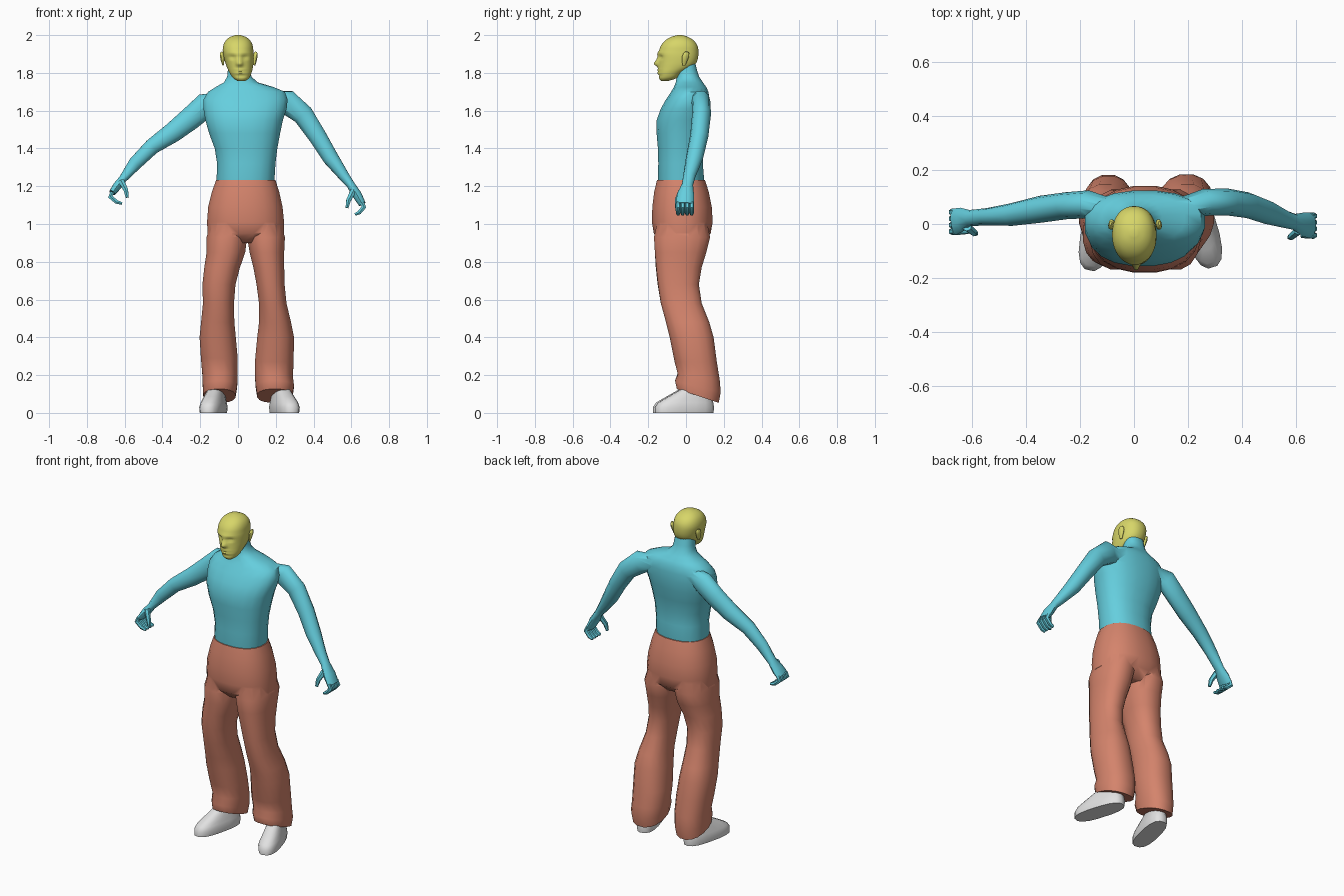
import bpy, bmesh, math
from mathutils import Vector, Matrix


def material(name, rgb):
    m = bpy.data.materials.new(name)
    m.diffuse_color = (*rgb, 1)
    return m


CYAN = material("cyan", (0.13, 0.62, 0.73))
RUST = material("rust", (0.66, 0.23, 0.15))
YELLOW = material("yellow", (0.68, 0.67, 0.14))
WHITE = material("white", (0.75, 0.75, 0.75))


def skin(name, rings, mat):
    """Closed surface through a list of equal-length point rings."""
    bm = bmesh.new()
    loops = [[bm.verts.new(p) for p in r] for r in rings]
    n = len(loops[0])
    for a, b in zip(loops, loops[1:]):
        for i in range(n):
            j = (i + 1) % n
            bm.faces.new((a[i], a[j], b[j], b[i]))
    bm.faces.new(loops[0][::-1])
    bm.faces.new(loops[-1])
    bmesh.ops.recalc_face_normals(bm, faces=bm.faces)
    me = bpy.data.meshes.new(name)
    bm.to_mesh(me)
    bm.free()
    me.materials.append(mat)
    ob = bpy.data.objects.new(name, me)
    bpy.context.collection.objects.link(ob)
    return ob


def spow(v, e):
    return math.copysign(abs(v) ** e, v)


def stack(name, slices, mat, sides=20, power=2.3):
    """Level slices (z, x0, x1, y0, y1[, slope in y])."""
    rings = []
    for z, x0, x1, y0, y1, *s in slices:
        ring = []
        for i in range(sides):
            t = math.tau * (i + 0.5) / sides
            dy = (y1 - y0) / 2 * spow(math.sin(t), 2 / power)
            ring.append(((x0 + x1) / 2 + (x1 - x0) / 2 * spow(math.cos(t), 2 / power),
                         (y0 + y1) / 2 + dy, z + (s[0] * dy if s else 0)))
        rings.append(ring)
    return skin(name, rings, mat)


def tube(name, path, mat, sides=10):
    """Tube through (x, y, z, radius along y, radius across)."""
    pts = [Vector(p[:3]) for p in path]
    rings = []
    for k, p in enumerate(path):
        t = (pts[min(k + 1, len(pts) - 1)] - pts[max(k - 1, 0)]).normalized()
        u = (Vector((0, 1, 0)) - t * t.y).normalized()
        v = t.cross(u)
        rings.append([pts[k] + u * p[3] * math.cos(math.tau * i / sides)
                      + v * p[4] * math.sin(math.tau * i / sides) for i in range(sides)])
    return skin(name, rings, mat)


def activate(ob):
    bpy.ops.object.select_all(action='DESELECT')
    ob.select_set(True)
    bpy.context.view_layer.objects.active = ob


def unite(base, others):
    for o in others:
        activate(base)
        m = base.modifiers.new("union", 'BOOLEAN')
        m.operation, m.solver, m.object = 'UNION', 'EXACT', o
        bpy.ops.object.modifier_apply(modifier=m.name)
        bpy.data.objects.remove(o)


def smooth(ob, deg=45):
    activate(ob)
    bpy.ops.object.shade_smooth_by_angle(angle=math.radians(deg))


# Torso and neck
torso = stack("shirt", [
    (1.20, -.11, .19, -.145, .09), (1.24, -.115, .195, -.15, .097), (1.32, -.112, .20, -.148, .09),
    (1.40, -.125, .21, -.15, .09), (1.48, -.155, .225, -.157, .105), (1.55, -.175, .24, -.157, .12),
    (1.61, -.185, .26, -.135, .125), (1.66, -.185, .265, -.107, .125), (1.70, -.16, .25, -.08, .12),
    (1.725, -.12, .19, -.065, .108), (1.75, -.075, .105, -.055, .09), (1.78, -.058, .072, -.05, .07),
    (1.81, -.055, .066, -.05, .06), (1.86, -.05, .06, -.05, .048)], CYAN)

# Arms, each ending in the palm
arm_r = tube("arm_right", [
    (-.10, .06, 1.655, .04, .045), (-.17, .073, 1.63, .052, .068), (-.25, .068, 1.56, .05, .064),
    (-.345, .055, 1.485, .05, .056), (-.455, .035, 1.41, .042, .044), (-.545, .027, 1.32, .032, .038),
    (-.61, .022, 1.238, .03, .022), (-.64, .016, 1.20, .045, .024), (-.666, .008, 1.165, .05, .018)], CYAN)
arm_l = tube("arm_left", [
    (.18, .06, 1.66, .04, .045), (.26, .08, 1.645, .05, .068), (.345, .082, 1.578, .05, .058),
    (.42, .07, 1.465, .048, .05), (.49, .045, 1.35, .045, .044), (.56, .018, 1.255, .033, .03),
    (.595, .008, 1.21, .03, .023), (.63, -.002, 1.155, .045, .026), (.658, -.006, 1.105, .048, .02)], CYAN)
unite(torso, [arm_r, arm_l])
smooth(torso)

# Curled fingers and thumbs
for side, knuckle, drop in (("right", (-.664, .008, 1.17), (.05, -.062)),
                            ("left", (.655, -.006, 1.115), (-.035, -.065))):
    kx, ky, kz = knuckle
    out = math.copysign(1, kx)
    for i in range(4):
        y = ky + .036 - .024 * i
        smooth(tube(f"finger_{side}_{i + 1}", [
            (kx, y, kz, .012, .013), (kx + out * .012, y, kz - .025, .013, .014),
            (kx + drop[0] * .4, y, kz + drop[1] * .85, .012, .012),
            (kx + drop[0], y, kz + drop[1], .009, .008)], CYAN, 6))
    smooth(tube(f"thumb_{side}", [
        (kx - out * .045, ky - .02, kz + .06, .015, .018), (kx - out * .07, ky - .04, kz + .01, .014, .014),
        (kx - out * .078, ky - .045, kz - .03, .008, .009)], CYAN, 6))

# Trousers: hips and two flared legs
hips = stack("trousers", [
    (1.232, -.118, .20, -.155, .102), (1.17, -.14, .22, -.17, .122), (1.09, -.16, .238, -.18, .138),
    (1.01, -.166, .246, -.182, .143), (.95, -.163, .246, -.172, .132), (.90, -.10, .18, -.12, .08)], RUST)
leg_r = stack("leg_right", [
    (1.03, -.14, .03, -.15, .11), (.93, -.168, .05, -.172, .13), (.85, -.168, .04, -.167, .11),
    (.77, -.18, .012, -.162, .082), (.68, -.19, -.012, -.152, .07), (.58, -.187, -.02, -.135, .085),
    (.48, -.197, -.018, -.108, .125), (.40, -.205, -.010, -.088, .148), (.29, -.198, .0, -.064, .162),
    (.20, -.190, .0, -.045, .178, -.12), (.14, -.188, -.003, -.06, .184, -.25),
    (.09, -.185, -.012, -.05, .175, -.33)], RUST, 16)
leg_l = stack("leg_left", [
    (1.03, .06, .22, -.15, .11), (.93, .047, .25, -.172, .13), (.85, .06, .246, -.167, .11),
    (.77, .08, .246, -.16, .085), (.68, .097, .248, -.15, .07), (.58, .11, .258, -.135, .085),
    (.48, .11, .282, -.108, .125), (.40, .10, .298, -.088, .148), (.27, .088, .296, -.062, .165),
    (.19, .088, .292, -.045, .18, -.12), (.14, .092, .298, -.06, .186, -.25),
    (.09, .10, .29, -.05, .175, -.33)], RUST, 16)
unite(hips, [leg_r, leg_l])
smooth(hips)

# Shoes, toes turned out
for side, x, y, turn in (("right", -.128, -.008, -13), ("left", .243, .0, 17)):
    shoe = stack("shoe_" + side, [
        (0, -.058, .058, -.17, .15), (.03, -.062, .062, -.17, .152), (.055, -.056, .056, -.152, .148),
        (.085, -.048, .048, -.10, .14), (.115, -.04, .04, -.045, .13), (.14, -.032, .032, .0, .12)],
        WHITE, 16, 2.6)
    shoe.data.transform(Matrix.Translation((x, y, 0)) @ Matrix.Rotation(math.radians(turn), 4, 'Z'))
    smooth(shoe, 50)

# Head: smoothed slices (z, half width, y0, y1) with sculpted face
HEAD = [(1.757, .02, -.132, -.095), (1.772, .042, -.143, -.05), (1.80, .058, -.146, -.015),
        (1.83, .069, -.146, .035), (1.86, .076, -.145, .058), (1.90, .081, -.146, .066),
        (1.94, .079, -.135, .062), (1.97, .066, -.112, .043), (1.99, .042, -.08, .012), (2.0, .012, -.045, -.02)]


def curve(k, f):
    p = [HEAD[min(max(k + d, 0), len(HEAD) - 1)] for d in (-1, 0, 1, 2)]
    return [b + f / 2 * (c - a + f * (2 * a - 5 * b + 4 * c - d + f * (3 * (b - c) + d - a)))
            for a, b, c, d in zip(*p)]


def bump(x, z, x0, z0, sx, sz):
    return math.exp(-((x - x0) / sx) ** 2 - ((z - z0) / sz) ** 2)


def lean(z):
    return .018 * max(0, (1.92 - z) / .16)


rows = [curve(k, f / 4) for k in range(len(HEAD) - 1) for f in range(4)] + [list(HEAD[-1])]
head = stack("head", [(z, -w, w, y0, y1) for z, w, y0, y1 in rows], YELLOW, 48, 2.2)
for v in head.data.vertices:
    x, y, z = v.co
    if y < -.06:
        v.co.y += (-.026 * bump(x, z, 0, 1.848, .014, .014) - .014 * bump(x, z, 0, 1.868, .012, .02)
                   - .007 * bump(x, z, 0, 1.903, .06, .009)
                   + .014 * bump(abs(x), z, .034, 1.884, .017, .010)
                   - .010 * bump(x, z, 0, 1.806, .026, .013) + .010 * bump(x, z, 0, 1.806, .03, .004)
                   + .005 * bump(x, z, 0, 1.785, .04, .006))
    v.co.x += lean(z)
smooth(head, 60)

# Ears
for name, s in (("ear_right", -1), ("ear_left", 1)):
    ear = stack(name, [
        (-.036, -.004, .004, -.012, .004), (-.015, -.008, .008, -.016, .012), (.012, -.011, .011, -.016, .022),
        (.028, -.009, .009, -.010, .022), (.036, -.004, .004, -.002, .014)], YELLOW, 10)
    ear.data.transform(Matrix.Translation((s * .087 + .004, -.005, 1.876)) @ Matrix.Rotation(s * .25, 4, 'Z')
                       @ Matrix.Rotation(s * .15, 4, 'Y'))
    smooth(ear)
